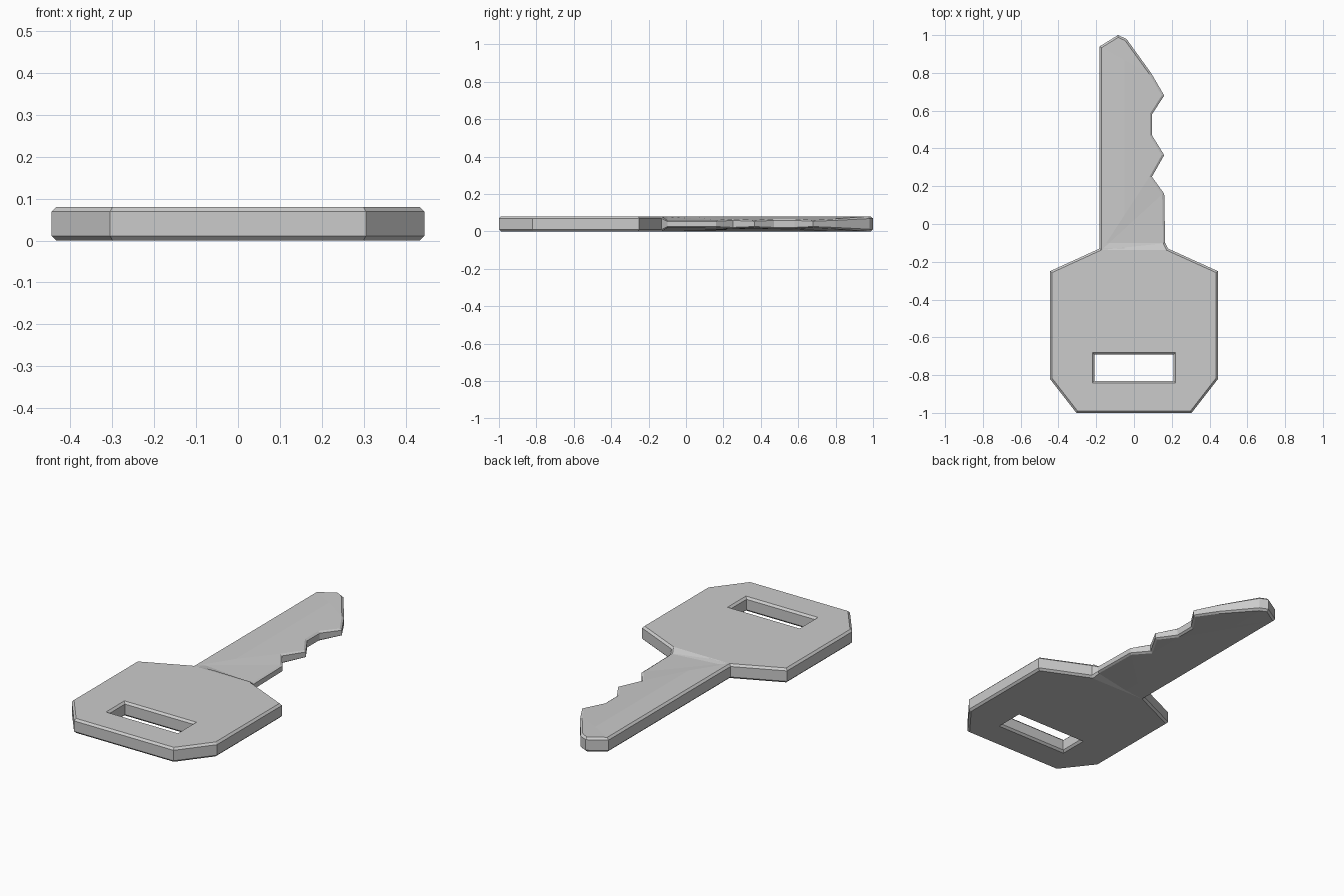
import bpy, bmesh, math
from mathutils import Vector

if "Cube" in bpy.data.objects:
    bpy.data.objects.remove(bpy.data.objects["Cube"])

T, C = 0.08, 0.011          # thickness and edge chamfer
CREASE, STEP0, STEP1 = -0.05, -0.13, -0.10

# Key outline, anticlockwise: bow, toothed edge, tip, straight back
outline = [(-0.305, -1), (0.305, -1), (0.445, -0.82), (0.445, -0.25), (0.18, -0.13),
           (0.165, -0.10), (0.16, 0.16), (0.095, 0.25), (0.16, 0.365), (0.095, 0.47),
           (0.095, 0.58), (0.16, 0.68), (0.09, 0.80), (-0.04, 0.98), (-0.085, 1.0),
           (-0.182, 0.94), (-0.182, -0.13), (-0.445, -0.25), (-0.445, -0.82)]
# Key-ring slot, clockwise so that its chamfer opens outward
slot = [(-0.21, -0.83), (-0.21, -0.69), (0.21, -0.69), (0.21, -0.83)]


def inset(points, d):
    """Mitred offset to the left of the travel direction."""
    out = []
    for i, p in enumerate(points):
        p = Vector(p)
        a = (p - Vector(points[i - 1])).normalized()
        b = (Vector(points[(i + 1) % len(points)]) - p).normalized()
        na, nb = Vector((-a.y, a.x)), Vector((-b.y, b.x))
        out.append(p + (na + nb) * d / (1 + na.dot(nb)))
    return out


def chamfered_wall(bm, points):
    """Side wall with chamfers; returns its bottom and top rim edges."""
    rings = []
    for z, d in ((0, C), (C, 0), (T - C, 0), (T, C)):
        rings.append([bm.verts.new((p.x, p.y, z)) for p in inset(points, d)])
    n = len(points)
    for lo, hi in zip(rings, rings[1:]):
        for i in range(n):
            j = (i + 1) % n
            bm.faces.new((lo[i], lo[j], hi[j], hi[i]))
    return [[bm.edges.get((r[i], r[(i + 1) % n])) for i in range(n)]
            for r in (rings[0], rings[-1])]


def cut(bm, co, no, y_min=-9):
    faces = [f for f in bm.faces if f.calc_center_median().y > y_min]
    geom = list({e for f in faces for e in f.edges} | {v for f in faces for v in f.verts}) + faces
    bmesh.ops.bisect_plane(bm, geom=geom, dist=1e-5, plane_co=co, plane_no=no)


def clamp(t):
    return max(0.0, min(1.0, t))


# Solid key with slot
bm = bmesh.new()
outer, hole = chamfered_wall(bm, outline), chamfered_wall(bm, slot)
for rim_a, rim_b in zip(outer, hole):
    bmesh.ops.triangle_fill(bm, edges=rim_a + rim_b, use_beauty=True)

# Blade thinned toward the teeth on both sides, with a sloped step at the bow
cut(bm, (0, STEP0, 0), (0, 1, 0))
cut(bm, (0, STEP1, 0), (0, 1, 0))
cut(bm, (CREASE, 0, 0), (1, 0, 0), STEP0)
for v in bm.verts:
    k = clamp((v.co.x - CREASE) / 0.21) * clamp((v.co.y - STEP0) / (STEP1 - STEP0))
    v.co.z = T / 2 + (v.co.z - T / 2) * (1 - 0.52 * k)

bmesh.ops.dissolve_limit(bm, angle_limit=math.radians(0.4), verts=bm.verts[:], edges=bm.edges[:])
bmesh.ops.recalc_face_normals(bm, faces=bm.faces[:])
mesh = bpy.data.meshes.new("key")
bm.to_mesh(mesh)
bm.free()
bpy.context.collection.objects.link(bpy.data.objects.new("key", mesh))
